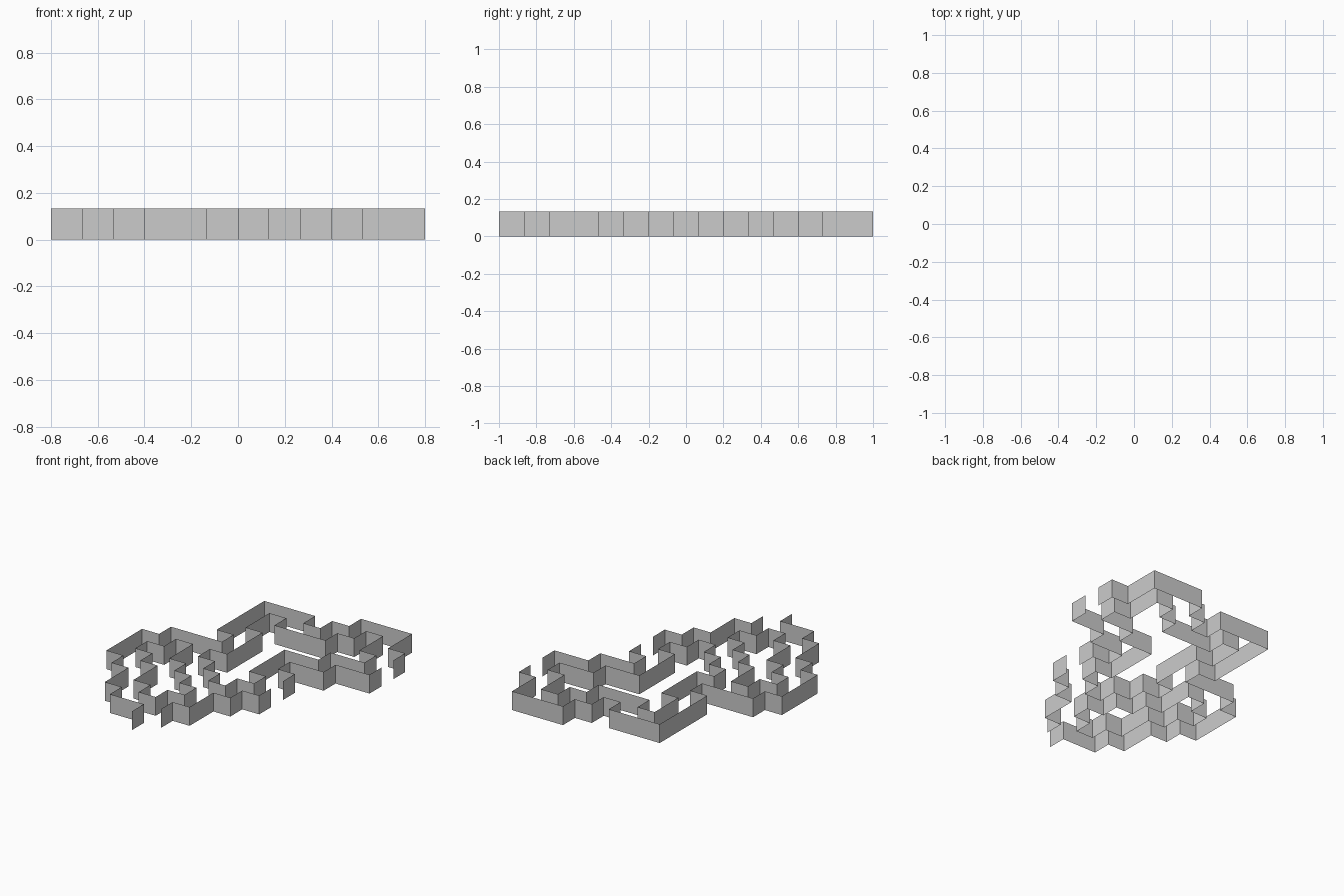
import bpy

if "Cube" in bpy.data.objects:
    bpy.data.objects.remove(bpy.data.objects["Cube"])

U = 2 / 15            # one floor cell; walls are also one cell high
STEP = {"N": (0, 1), "S": (0, -1), "E": (1, 0), "W": (-1, 0)}


def wall(name, start, route):
    """Thin upright wall following compass moves such as 'N2' from a grid corner."""
    i, j = start
    pts = [(i, j)]
    for move in route.split():
        dx, dy = STEP[move[0]]
        n = int(move[1:] or 1)
        i, j = i + dx * n, j + dy * n
        pts.append((i, j))
    verts = [((x - 6) * U, (y - 7.5) * U, z) for x, y in pts for z in (0, U)]
    faces = [(2 * k, 2 * k + 2, 2 * k + 3, 2 * k + 1) for k in range(len(pts) - 1)]
    mesh = bpy.data.meshes.new(name)
    mesh.from_pydata(verts, [], faces)
    mesh.update()
    obj = bpy.data.objects.new(name, mesh)
    bpy.context.collection.objects.link(obj)
    return obj


# Outer walls of the corridor, broken by the exits
wall("outer_wall_west", (5, 0),
     "N W2 N W N2 W N W N3 E N E3 N W N4 E3 S E N E N E3 S2 E S")
wall("outer_wall_east", (12, 11), "S W2 S W2 S E S")
wall("outer_wall_south", (9, 6), "S W S W S2 W S")

# Inner walls: closed loops around the two blocks the corridor encloses
wall("inner_wall_west", (3, 8),
     "W S W S E S E S2 E S E N E N W N W N W N2")
wall("inner_wall_centre", (4, 8),
     "S E S E S E N E N W N3 E2 N E2 N W N2 W S W S W3 N W S2 E S3 W")
